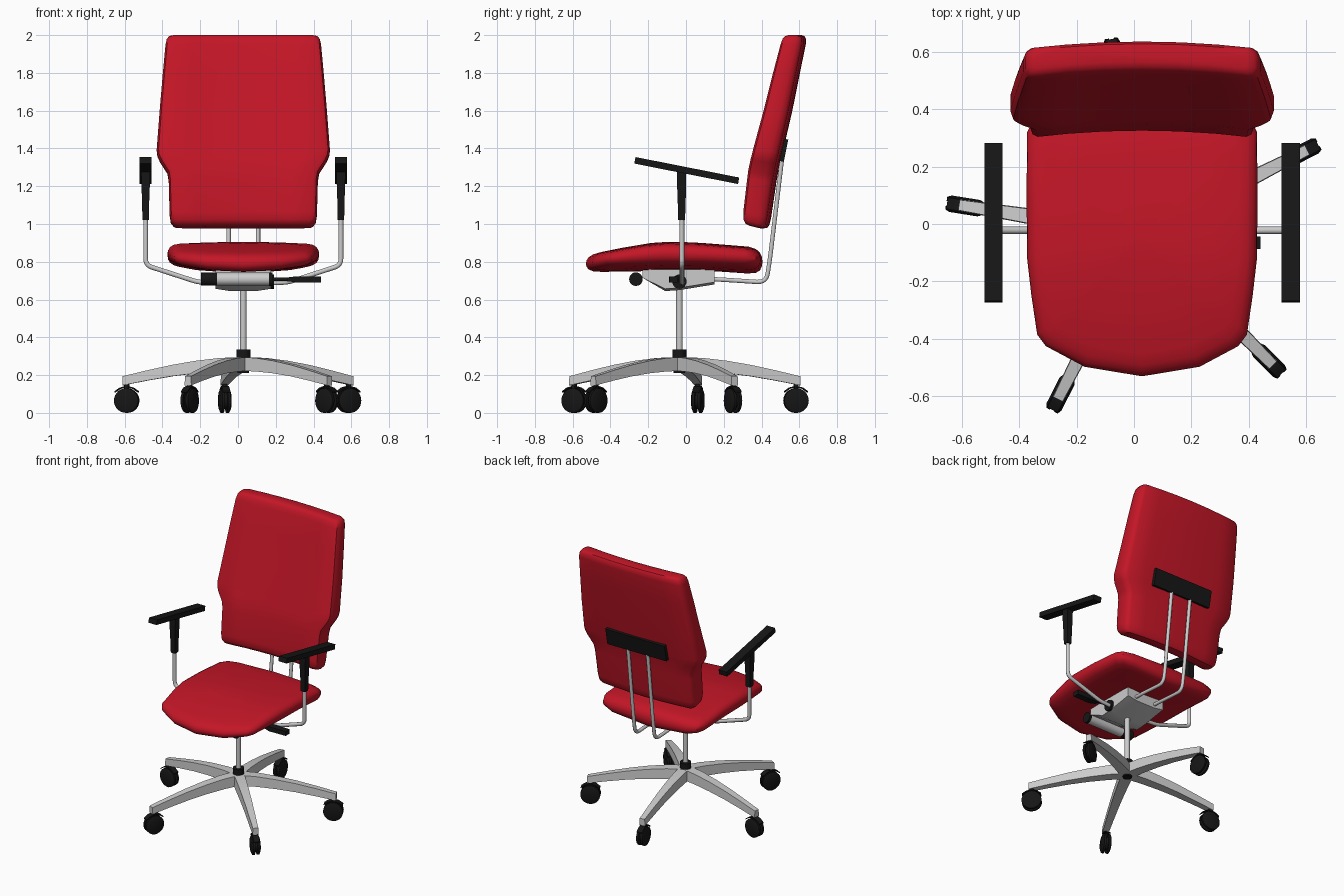
import bpy, bmesh, math
from mathutils import Vector, Matrix

if "Cube" in bpy.data.objects:
    bpy.data.objects.remove(bpy.data.objects["Cube"])

CX, CY = 0.028, -0.035   # axis of the gas lift


def material(name, rgb):
    m = bpy.data.materials.new(name)
    m.diffuse_color = (*rgb, 1)
    m.use_nodes = True
    m.node_tree.nodes["Principled BSDF"].inputs["Base Color"].default_value = m.diffuse_color
    return m


RED = material("red_fabric", (0.55, 0.008, 0.02))
BLACK = material("black_plastic", (0.008, 0.008, 0.008))


def finish(name, bm, mat=None):
    bmesh.ops.recalc_face_normals(bm, faces=bm.faces)
    me = bpy.data.meshes.new(name)
    bm.to_mesh(me)
    bm.free()
    ob = bpy.data.objects.new(name, me)
    bpy.context.collection.objects.link(ob)
    if mat:
        me.materials.append(mat)
    return ob


def add_loft(bm, rings, mtx=Matrix()):
    vs = [[bm.verts.new(mtx @ Vector(p)) for p in r] for r in rings]
    n = len(vs[0])
    for a, b in zip(vs, vs[1:]):
        for i in range(n):
            j = (i + 1) % n
            bm.faces.new((a[i], a[j], b[j], b[i]))
    bm.faces.new(vs[0][::-1])
    bm.faces.new(vs[-1])


def loft(name, rings, mat=None):
    bm = bmesh.new()
    add_loft(bm, rings)
    return finish(name, bm, mat)


def add_rod(bm, a, b, r1, r2=None, seg=20):
    a, b = Vector(a), Vector(b)
    q = (b - a).to_track_quat('Z', 'Y').to_matrix().to_4x4()
    bmesh.ops.create_cone(bm, cap_ends=True, segments=seg, radius1=r1, radius2=r1 if r2 is None else r2,
                          depth=(b - a).length, matrix=Matrix.Translation((a + b) / 2) @ q)


def rod(name, a, b, r1, r2=None, mat=None):
    bm = bmesh.new()
    add_rod(bm, a, b, r1, r2)
    return finish(name, bm, mat)


def rect(x, y, z, hx, hy):
    return [(x - hx, y - hy, z), (x + hx, y - hy, z), (x + hx, y + hy, z), (x - hx, y + hy, z)]


def tube(name, pts, radius, bend):
    # bent pipe: corners are rounded with a quadratic arc
    pts = [Vector(p) for p in pts]
    path = [pts[0]]
    for p, c, n in zip(pts, pts[1:], pts[2:]):
        a, b = c + (p - c).normalized() * bend, c + (n - c).normalized() * bend
        path += [a * (1 - t) ** 2 + c * 2 * t * (1 - t) + b * t * t for t in (0, .2, .4, .6, .8, 1)]
    path.append(pts[-1])
    cu = bpy.data.curves.new(name, 'CURVE')
    cu.dimensions = '3D'
    cu.bevel_depth, cu.bevel_resolution, cu.use_fill_caps = radius, 3, True
    sp = cu.splines.new('POLY')
    sp.points.add(len(path) - 1)
    for s, p in zip(sp.points, path):
        s.co = (*p, 1)
    tmp = bpy.data.objects.new(name + "_path", cu)
    bpy.context.collection.objects.link(tmp)
    me = bpy.data.meshes.new_from_object(tmp.evaluated_get(bpy.context.evaluated_depsgraph_get()))
    bpy.data.objects.remove(tmp)
    ob = bpy.data.objects.new(name, me)
    bpy.context.collection.objects.link(ob)


def lerp(table, t):
    for (a, u), (b, v) in zip(table, table[1:]):
        if t <= b:
            return u + (v - u) * max(0, (t - a) / (b - a))
    return table[-1][1]


# seat cushion: scaled outlines laid on curved top and bottom surfaces
half = [(0, -.53), (.2, -.497), (.335, -.425), (.365, -.385), (.385, -.25), (.4, -.12), (.402, .1),
        (.4, .32), (.375, .37), (.3, .395), (0, .405)]
outline = half + [(-x, y) for x, y in half[-2:0:-1]]
top = [(-.53, .835), (-.27, .888), (-.14, .905), (.02, .905), (.335, .88), (.4, .868)]
bottom = [(-.53, .745), (-.14, .752), (.15, .75), (.4, .733)]
rings = []
for s, v in [(.05, 0), (.5, 0), (.82, 0), (.92, .04), (.97, .15), (.993, .32), (1, .5),
             (.993, .68), (.97, .85), (.92, .96), (.84, 1), (.6, 1), (.3, 1), (.05, 1)]:
    ring = []
    for x, y in outline:
        x, y = x * s, (y + .05) * s - .05
        k = (x / .4) ** 2
        lo, hi = lerp(bottom, y) + .045 * k, lerp(top, y) - .013 * k
        ring.append((CX + x, y, lo + v * (hi - lo)))
    rings.append(ring)
loft("seat", rings, RED)

# backrest: stacked rounded sections (z, centre y, half width, half thickness)
us = [-.93, -.65, -.33, 0, .33, .65, .93]
corner = [(.975, -.82), (.997, -.4), (.997, .4), (.975, .82)]
section = [(u, -1) for u in us] + corner + [(u, 1) for u in us[::-1]] + [(-u, v) for u, v in corner[::-1]]
rings = []
for z, yc, hw, ht in [(.985, .375, .345, .03), (.99, .375, .37, .046), (1.01, .376, .385, .058),
                      (1.05, .38, .391, .063), (1.23, .404, .396, .066), (1.27, .41, .403, .067),
                      (1.33, .422, .442, .067), (1.36, .43, .456, .067), (1.39, .437, .46, .067),
                      (1.6, .49, .444, .064), (1.8, .535, .427, .06), (1.95, .57, .413, .056),
                      (1.98, .576, .406, .051), (1.995, .579, .393, .04), (2.0, .58, .37, .024)]:
    tilt = .25 * max(0, (1.9 - z) / .9)
    rings.append([(CX + u * hw, yc + v * ht + .008 - .025 * u * u, z - tilt * v * ht) for u, v in section])
loft("backrest", rings, RED)

# backrest bracket and its two bent support rods
bm = bmesh.new()
bmesh.ops.create_cube(bm, size=1, matrix=Matrix.Translation((CX, .51, 1.392))
                      @ Matrix.Rotation(-.2, 4, 'X') @ Matrix.Diagonal((.47, .04, .12, 1)))
finish("back_bracket", bm, BLACK)
for side, s in (("left", -1), ("right", 1)):
    x = CX + s * .078
    tube("back_rod_" + side, [(x, .1, .71), (x, .2, .705), (x, .425, .69), (x, .445, .82), (x, .515, 1.4)], .012, .05)

# tilt mechanism housing under the seat
prof = [(-.23, .76), (.15, .76), (.15, .68), (-.035, .65), (-.11, .645), (-.23, .715)]
loft("mechanism", [[(CX + x, y, z if z > .7 else z + dz) for y, z in prof]
                   for x, dz in ((-.147, .012), (-.07, 0), (.07, 0), (.147, .012))])
rod("tension_roller", (-.11, -.265, .708), (.165, -.265, .708), .035)
rod("roller_knob", (-.195, -.265, .708), (-.11, -.265, .708), .034, mat=BLACK)
rod("roller_cap", (.165, -.265, .708), (.182, -.265, .708), .036, mat=BLACK)
rod("pivot_disc", (.17, -.035, .695), (.19, -.035, .695), .038, mat=BLACK)
bm = bmesh.new()
add_rod(bm, (.17, -.05, .708), (.3, -.06, .708), .01)
add_loft(bm, [[(x, -.065 + sy * w, .707 + sz * h) for sy, sz in ((-1, -1), (1, -1), (1, 1), (-1, 1))]
              for x, w, h in ((.26, .012, .01), (.31, .025, .016), (.44, .022, .016))])
finish("height_lever", bm, BLACK)

# armrests: bent pipe, sleeve and sloping pad
for side, s in (("left", -1), ("right", 1)):
    X = CX + s * .517
    tube("arm_pipe_" + side, [(CX + s * .1, -.022, .685), (CX + s * .24, -.022, .692), (X, -.022, .782),
                              (X, -.022, 1.1)], .013, .035)
    loft("arm_sleeve_" + side, [rect(X, -.023, z, hx, hy) for z, hx, hy in
                                ((1.02, .017, .018), (1.12, .019, .021), (1.2, .022, .024), (1.29, .024, .024))], BLACK)
    bm = bmesh.new()
    bmesh.ops.create_cube(bm, size=1, matrix=Matrix.Translation((X, .004, 1.283))
                          @ Matrix.Rotation(-.195, 4, 'X') @ Matrix.Diagonal((.064, .56, .035, 1)))
    finish("arm_pad_" + side, bm, BLACK)

# gas lift and hub
rod("gas_lift", (CX, CY, .3), (CX, CY, .7), .017)
rod("hub_collar", (CX, CY, .28), (CX, CY, .335), .037, mat=BLACK)
rod("hub_plug", (CX, CY, .212), (CX, CY, .25), .03, mat=BLACK)

# five arched legs with twin-wheel casters
LEG = [(0, .222, .295, .038), (.12, .22, .291, .036), (.25, .21, .276, .032), (.38, .194, .254, .028),
       (.51, .172, .226, .024), (.645, .146, .194, .02)]
HOOD = [(-.062, .112), (-.035, .131), (0, .14), (.035, .131), (.062, .112)]
for i in range(5):
    mtx = Matrix.Translation((CX, CY, 0)) @ Matrix.Rotation(math.radians(27 + 72 * i), 4, 'Z')
    bm = bmesh.new()
    add_loft(bm, [[(r, -w, lo), (r, w, lo), (r, w * .9, hi), (r, -w * .9, hi)] for r, lo, hi, w in LEG])
    bm.transform(mtx)
    finish(f"base_leg_{i + 1}", bm)
    bm = bmesh.new()
    for s in (-1, 1):
        add_rod(bm, (.625, s * .008, .065), (.625, s * .022, .065), .065, seg=28)
        add_rod(bm, (.625, s * .022, .065), (.625, s * .029, .065), .065, .05, seg=28)
    add_rod(bm, (.625, -.01, .065), (.625, .01, .065), .045)
    add_rod(bm, (.625, 0, .07), (.625, 0, .16), .014)
    add_loft(bm, [[(.625 + x, -.02, z - .004), (.625 + x, .02, z - .004), (.625 + x, .02, z + .003),
                   (.625 + x, -.02, z + .003)] for x, z in HOOD])
    bm.transform(mtx)
    finish(f"caster_{i + 1}", bm, BLACK)

# smooth shading with sharp edges kept
for ob in bpy.context.collection.objects:
    ob.select_set(True)
    bpy.context.view_layer.objects.active = ob
bpy.ops.object.shade_smooth_by_angle(angle=math.radians(42))
